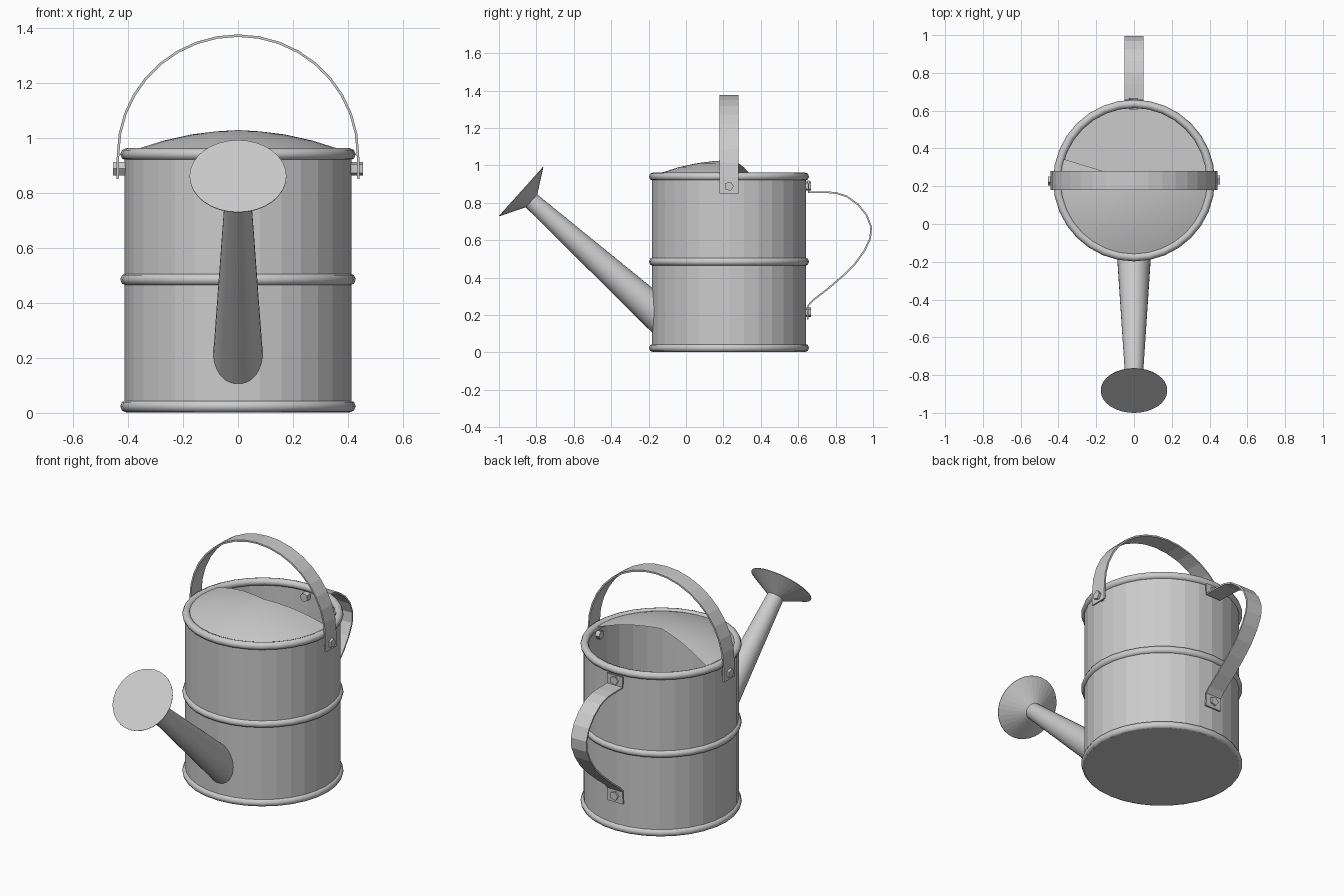
import bpy, bmesh
from math import cos, sin, pi, radians, hypot
from mathutils import Vector, Matrix

if "Cube" in bpy.data.objects:
    bpy.data.objects.remove(bpy.data.objects["Cube"])

CY, R = 0.23, 0.412            # body axis position and radius
AXIS = Vector((0, CY, 0))


def make(name, verts, faces):
    mesh = bpy.data.meshes.new(name)
    bm = bmesh.new()
    vs = [bm.verts.new(v) for v in verts]
    for f in faces:
        bm.faces.new([vs[i] for i in f])
    bmesh.ops.remove_doubles(bm, verts=bm.verts, dist=1e-5)
    bmesh.ops.recalc_face_normals(bm, faces=bm.faces)
    bm.to_mesh(mesh)
    bm.free()
    ob = bpy.data.objects.new(name, mesh)
    bpy.context.collection.objects.link(ob)
    return ob


def lathe(name, profile, n=32, start=0.0, sweep=2 * pi, mat=Matrix.Translation(AXIS)):
    """Spin (radius, height) points round local z."""
    m = len(profile)
    verts = [mat @ Vector((r * cos(start + sweep * i / n), r * sin(start + sweep * i / n), z))
             for i in range(n + 1) for r, z in profile]
    faces = [(i * m + j, (i + 1) * m + j, (i + 1) * m + j + 1, i * m + j + 1)
             for i in range(n) for j in range(m - 1)]
    return make(name, verts, faces)


def smooth(ob, angle=40):
    bpy.ops.object.select_all(action='DESELECT')
    ob.select_set(True)
    bpy.context.view_layer.objects.active = ob
    bpy.ops.object.shade_smooth_by_angle(angle=radians(angle))


def strap(name, path, across, width=0.1, thick=0.009):
    """Flat metal band following a path; across is its width direction."""
    path, across = [Vector(p) for p in path], Vector(across)
    verts, faces, n = [], [], len(path)
    for i, p in enumerate(path):
        t = (path[min(i + 1, n - 1)] - path[max(i - 1, 0)]).normalized()
        nor = t.cross(across) * thick / 2
        w = across * width / 2
        verts += [p + nor + w, p + nor - w, p - nor - w, p - nor + w]
    for i in range(n - 1):
        for j in range(4):
            k = (j + 1) % 4
            faces.append((4 * i + j, 4 * i + k, 4 * i + 4 + k, 4 * i + 4 + j))
    faces += [(0, 1, 2, 3), (4 * n - 4, 4 * n - 3, 4 * n - 2, 4 * n - 1)]
    return make(name, verts, faces)


def bolt(name, pos, direction, depth=0.07):
    q = Vector(direction).to_track_quat('Z', 'Y').to_matrix().to_4x4()
    h = depth / 2
    lathe(name, [(0, -h), (0.026, -h), (0.026, h), (0, h)], 5,
          mat=Matrix.Translation(pos) @ q)


# Body: open can with a closed bottom
lathe("body", [(0, 0.004), (R, 0.004), (R, 0.95)])

# Rolled rims
for label, z in (("bottom_rim", 0.024), ("middle_band", 0.485), ("top_rim", 0.94)):
    ring = [(R - 0.006 + 0.022 * cos(a * pi / 4), z + 0.022 * sin(a * pi / 4)) for a in range(9)]
    smooth(lathe(label, ring), 60)

# Half lid, domed, covering the front of the opening
smooth(lathe("half_lid", [(0.405, 0.945), (0.36, 0.962), (0.27, 0.99), (0.17, 1.012),
                          (0.08, 1.023), (0, 1.028)], 18, radians(163), radians(204)))

# Spout: tapered tube whose lower end is trimmed to the body wall
tip, d = Vector((0, -0.826, 0.81)), Vector((0, -0.744, 0.668)).normalized()
side, up = Vector((1, 0, 0)), Vector((1, 0, 0)).cross(d)
verts, n = [], 32
for i in range(n):
    rad = side * cos(2 * pi * i / n) + up * sin(2 * pi * i / n)
    a, b = tip + rad * 0.046, tip - d * 1.05 + rad * 0.098
    lo, hi = 0.0, 1.0
    for _ in range(30):
        mid = (lo + hi) / 2
        p = a.lerp(b, mid)
        if hypot(p.x, p.y - CY) > R - 0.004:
            lo = mid
        else:
            hi = mid
    verts += [a, a.lerp(b, lo)]
faces = [(2 * i, 2 * i + 1, (2 * i + 3) % (2 * n), (2 * i + 2) % (2 * n)) for i in range(n)]
smooth(make("spout", verts, faces))

# Sprinkler head: flaring cone with a flat face
rose_mat = Matrix.Translation(tip) @ d.to_track_quat('Z', 'Y').to_matrix().to_4x4()
lathe("sprinkler_head", [(0.046, 0), (0.176, 0.073), (0.176, 0.076), (0, 0.076)], 32, mat=rose_mat)

# Carrying handle over the top
HX = 0.436
arc = [(HX * cos(pi * i / 18), CY, 0.938 + 0.433 * sin(pi * i / 18)) for i in range(19)]
strap("top_handle", [(HX + 0.002, CY, 0.85)] + arc + [(-HX - 0.002, CY, 0.85)], (0, 1, 0))
for s in (1, -1):
    bolt("top_handle_bolt", (s * 0.42, CY, 0.888), (s, 0, 0))

# Rear handle
back = [(0.655, 0.92), (0.655, 0.857), (0.74, 0.857), (0.80, 0.853), (0.86, 0.834), (0.92, 0.79),
        (0.965, 0.735), (0.99, 0.67), (0.985, 0.61), (0.955, 0.545), (0.905, 0.475),
        (0.84, 0.41), (0.75, 0.333), (0.68, 0.28), (0.653, 0.25), (0.651, 0.175)]
strap("rear_handle", [(0, y, z) for y, z in back], (1, 0, 0))
for z in (0.89, 0.215):
    bolt("rear_handle_bolt", (0, 0.637, z), (0, 1, 0), 0.06)
